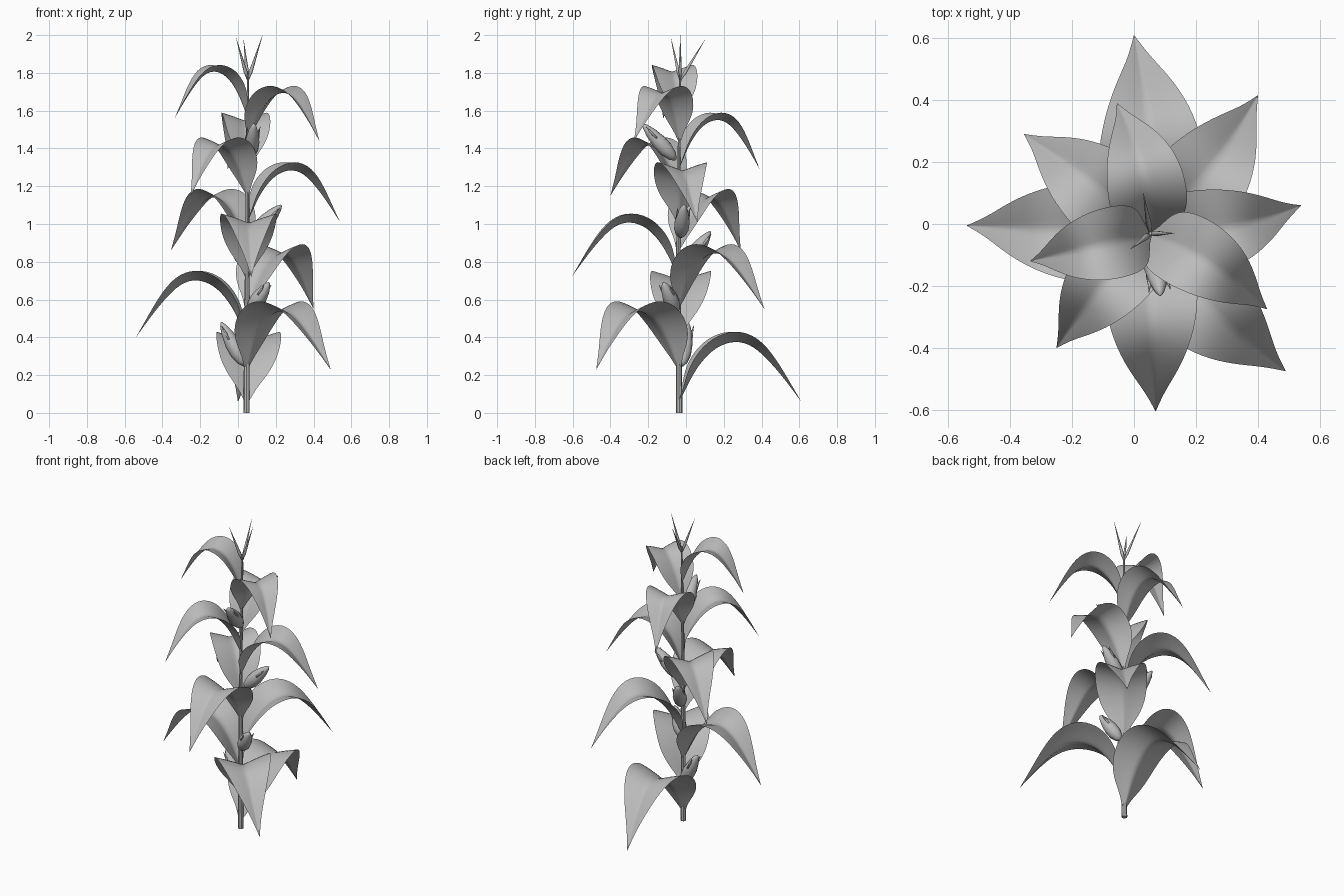
import bpy, bmesh, math
from mathutils import Vector

cube = bpy.data.objects.get("Cube")
if cube:
    bpy.data.objects.remove(cube, do_unlink=True)

grey = bpy.data.materials.new("plain_grey")
grey.use_nodes = True
grey.diffuse_color = (0.5, 0.5, 0.5, 1)
grey.node_tree.nodes["Principled BSDF"].inputs["Base Color"].default_value = (0.5, 0.5, 0.5, 1)
grey.node_tree.nodes["Principled BSDF"].inputs["Roughness"].default_value = 0.8


def finish(name, bm, subdivide=0):
    bmesh.ops.recalc_face_normals(bm, faces=bm.faces)
    for face in bm.faces:
        face.smooth = True
    mesh = bpy.data.meshes.new(name)
    bm.to_mesh(mesh)
    bm.free()
    mesh.materials.append(grey)
    obj = bpy.data.objects.new(name, mesh)
    bpy.context.collection.objects.link(obj)
    if subdivide:
        mod = obj.modifiers.new("smooth", 'SUBSURF')
        mod.levels = mod.render_levels = subdivide
        mod.boundary_smooth = 'PRESERVE_CORNERS'
    return obj


def tube(bm, path, sides):
    """Closed round body through (centre, radius) rings."""
    path = [(Vector(p), r) for p, r in path]
    rings = []
    for i, (p, r) in enumerate(path):
        d = path[min(i + 1, len(path) - 1)][0] - path[max(i - 1, 0)][0]
        turn = Vector((0, 0, 1)).rotation_difference(d.normalized())
        rings.append([bm.verts.new(p + turn @ Vector((r * math.cos(a), r * math.sin(a), 0)))
                      for a in (k * math.tau / sides for k in range(sides))])
    for low, high in zip(rings, rings[1:]):
        for k in range(sides):
            n = (k + 1) % sides
            bm.faces.new((low[k], low[n], high[n], high[k]))
    bm.faces.new(rings[0][::-1])
    bm.faces.new(rings[-1])


def stem_at(z):
    t = z / 1.8
    return Vector((0.045 + 0.008 * t, -0.035 - 0.008 * math.sin(math.pi * t) + 0.005 * t, z))


# Stem
bm = bmesh.new()
tube(bm, [(stem_at(z), 0.017 - 0.0065 * z) for z in (0, 0.3, 0.6, 0.9, 1.2, 1.5, 1.8)], 8)
stem = finish("stem", bm)
bpy.context.view_layer.objects.active = stem
stem.select_set(True)
bpy.ops.object.shade_smooth_by_angle()
stem.select_set(False)

# Leaf stations: reach, rise and width, each as a fraction
ARC = ((0, 0, 0.08), (0.05, 0.19, 0.28), (0.1, 0.39, 0.64), (0.17, 0.62, 0.92), (0.29, 0.88, 1.04),
       (0.45, 1, 1.02), (0.6, 0.92, 0.8), (0.75, 0.63, 0.5), (0.88, 0.32, 0.2), (1, 0, 0.004))


def leaf(name, tip, rise, half_width, bow):
    """Arching leaf folded upwards on both sides of its midrib, bowed sideways."""
    tip = Vector(tip)
    base = stem_at(tip.z)
    reach = tip - base
    out = reach.normalized()
    side = Vector((-out.y, out.x, 0))
    up = Vector((0, 0, 1))
    fold = 0.36 * half_width
    spine = [base + reach * r + up * (rise - fold) * h - side * bow * math.sin(math.pi * r)
             for r, h, w in ARC]
    bm = bmesh.new()
    rows = []
    for i, (r, h, w) in enumerate(ARC):
        along = (spine[min(i + 1, len(ARC) - 1)] - spine[max(i - 1, 0)]).normalized()
        normal = along.cross(side).normalized()
        if normal.dot(up) < 0:
            normal.negate()
        rows.append([bm.verts.new(spine[i] + side * u * w * half_width
                                  + normal * fold * w * abs(u) ** 0.8)
                     for u in (-1, -0.55, 0, 0.55, 1)])
    for a, b in zip(rows, rows[1:]):
        for k in range(4):
            bm.faces.new((a[k], a[k + 1], b[k + 1], b[k]))
    crease = bm.edges.layers.float.new("crease_edge")
    for a, b in zip(rows, rows[1:]):
        bm.edges.get((a[2], b[2]))[crease] = 0.5
    finish(name, bm, 2)


# Leaves from the lowest up: tip position and sideways bow
LEAVES = (((0.0, 0.61, 0.06), 0.03), ((0.49, -0.475, 0.23), 0.03), ((-0.54, -0.005, 0.40), 0),
          ((0.40, 0.415, 0.55), 0.025), ((0.07, -0.605, 0.72), 0), ((-0.355, 0.29, 0.86), 0.015),
          ((0.54, 0.06, 1.01), 0.025), ((-0.25, -0.40, 1.15), 0.015), ((-0.055, 0.39, 1.29), 0.03),
          ((0.43, -0.275, 1.44), -0.025), ((-0.335, -0.12, 1.56), 0))
for n, (tip, bow) in enumerate(LEAVES):
    leaf(f"leaf_{n + 1}", tip, 0.384 - 0.009 * n, 0.168 - 0.0055 * n, bow)


def cob(name, base, tip):
    """Plump husk on the stem with short pointed husk blades at its end."""
    base, tip = Vector(base), Vector(tip)
    axis = tip - base
    bm = bmesh.new()
    shape = ((0, 0.008), (0.1, 0.027), (0.28, 0.04), (0.5, 0.041), (0.75, 0.03), (0.92, 0.016), (1, 0.004))
    tube(bm, [(base + axis * t, r) for t, r in shape], 10)
    side = axis.cross(Vector((0, 0, 1))).normalized()
    for d in (side, -side):
        tube(bm, [(base + axis * 0.6 + d * 0.03, 0.008), (base + axis * 0.78 + d * 0.03, 0.006),
                  (base + axis * 0.92 + d * 0.035, 0.001)], 5)
    finish(name, bm)


# Cobs from the lowest up
COBS = (((0.035, -0.02, 0.25), (-0.09, 0.01, 0.48)), ((0.06, -0.05, 0.53), (0.165, -0.12, 0.69)),
        ((0.04, -0.01, 0.77), (-0.03, 0.13, 0.96)), ((0.07, -0.03, 0.93), (0.23, -0.01, 1.1)),
        ((0.06, -0.055, 1.34), (0.085, -0.23, 1.53)))
for n, ends in enumerate(COBS):
    cob(f"cob_{n + 1}", *ends)

# Tassel spikes
for n, tip in enumerate(((-0.01, -0.08, 1.985), (0.13, -0.03, 2.0), (0.03, 0.1, 1.975))):
    root, tip = stem_at(1.76), Vector(tip)
    bm = bmesh.new()
    tube(bm, [(root, 0.004), (root.lerp(tip, 0.2), 0.01), (root.lerp(tip, 0.6), 0.005), (tip, 0.0006)], 6)
    finish(f"tassel_spike_{n + 1}", bm)
